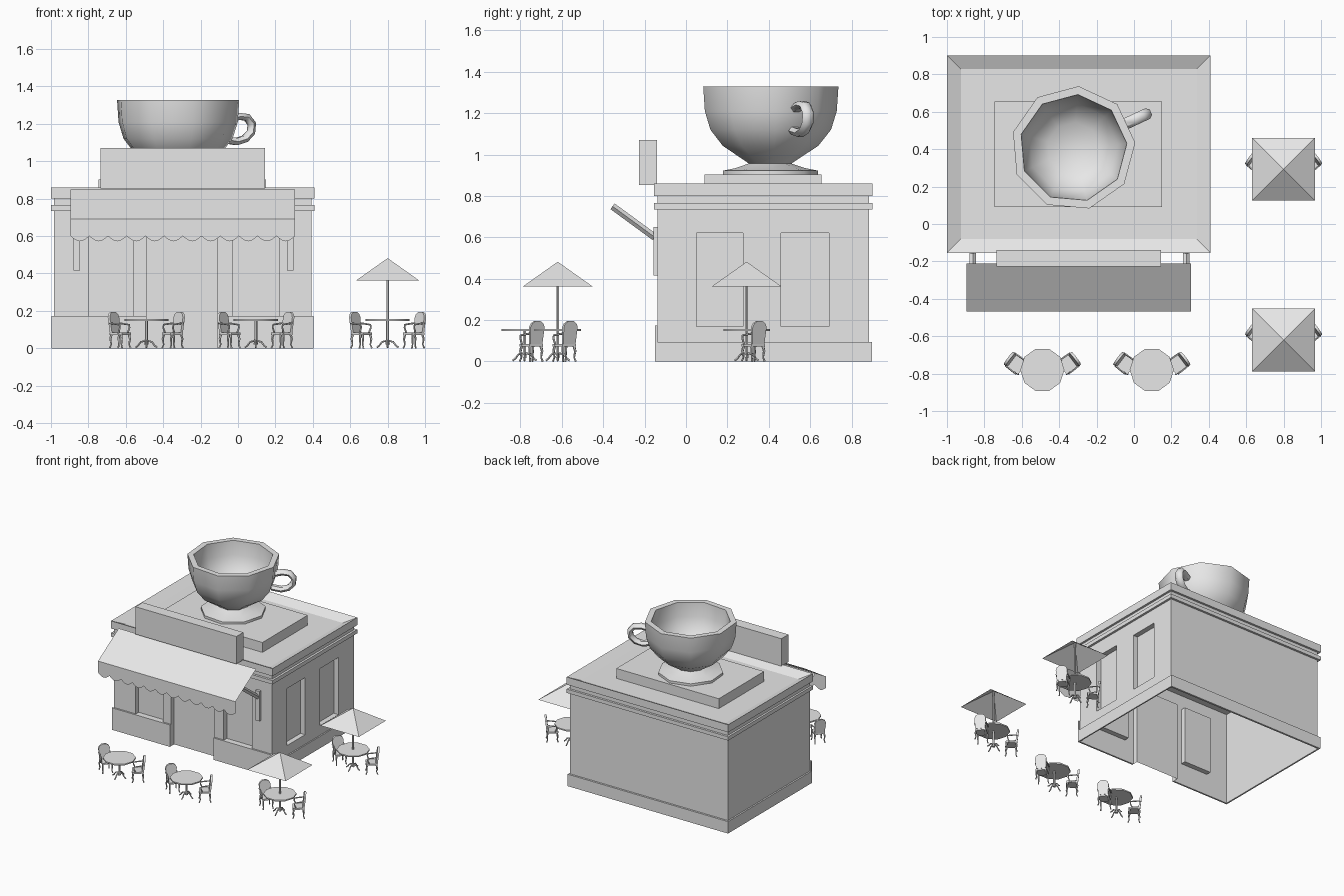
import bpy, bmesh, math
from mathutils import Vector, Matrix

if "Cube" in bpy.data.objects:
    bpy.data.objects.remove(bpy.data.objects["Cube"])

gray = bpy.data.materials.new("plain_gray")
gray.diffuse_color = (0.8, 0.8, 0.8, 1)
gray.use_nodes = True
gray.node_tree.nodes["Principled BSDF"].inputs["Base Color"].default_value = gray.diffuse_color


def finish(name, bm, smooth=None, fix=True):
    if fix:
        bmesh.ops.recalc_face_normals(bm, faces=bm.faces)
    me = bpy.data.meshes.new(name)
    bm.to_mesh(me)
    bm.free()
    me.materials.append(gray)
    if smooth:
        me.shade_smooth()
        me.set_sharp_from_angle(angle=math.radians(smooth))
    ob = bpy.data.objects.new(name, me)
    bpy.context.collection.objects.link(ob)
    return ob


def add_box(bm, x0, x1, y0, y1, z0, z1):
    m = Matrix.Translation(((x0 + x1) / 2, (y0 + y1) / 2, (z0 + z1) / 2))
    m = m @ Matrix.Diagonal((x1 - x0, y1 - y0, z1 - z0, 1))
    return bmesh.ops.create_cube(bm, size=1, matrix=m)["verts"]


def box(name, *dims):
    bm = bmesh.new()
    add_box(bm, *dims)
    return finish(name, bm)


def add_tube(bm, path, radii, n=6, side=Vector((1, 0, 0)), widen=1):
    """Sweep an n-gon along a path; side is a vector across the path."""
    pts = [Vector(p) for p in path]
    if not isinstance(radii, (list, tuple)):
        radii = [radii] * len(pts)
    rings = []
    for i, p in enumerate(pts):
        t = (pts[min(i + 1, len(pts) - 1)] - pts[max(i - 1, 0)]).normalized()
        u = (side - t * side.dot(t)).normalized()
        v = t.cross(u)
        rings.append([bm.verts.new(p + radii[i] * (u * widen * math.cos(a) + v * math.sin(a)))
                      for a in (2 * math.pi * k / n for k in range(n))])
    for a, b in zip(rings, rings[1:]):
        for k in range(n):
            bm.faces.new((a[k], a[(k + 1) % n], b[(k + 1) % n], b[k]))
    bm.faces.new(rings[0][::-1])
    bm.faces.new(rings[-1])


def wall(name, us, vs, holes, depth, place):
    """Sheet wall on a grid of breaks; the cells in holes are pushed inwards."""
    bm = bmesh.new()

    def quad(*c):
        bm.faces.new([bm.verts.new(place(*p)) for p in c])
    for i in range(len(us) - 1):
        for j in range(len(vs) - 1):
            a, b, c, d = us[i], us[i + 1], vs[j], vs[j + 1]
            h = depth if (i, j) in holes else 0
            quad((a, c, h), (b, c, h), (b, d, h), (a, d, h))
            if h:
                if (i - 1, j) not in holes:
                    quad((a, c, 0), (a, c, h), (a, d, h), (a, d, 0))
                if (i + 1, j) not in holes:
                    quad((b, c, h), (b, c, 0), (b, d, 0), (b, d, h))
                if (i, j + 1) not in holes:
                    quad((a, d, h), (b, d, h), (b, d, 0), (a, d, 0))
                if j > 0 and (i, j - 1) not in holes:
                    quad((a, c, 0), (b, c, 0), (b, c, h), (a, c, h))
    bmesh.ops.remove_doubles(bm, verts=bm.verts, dist=1e-5)
    return finish(name, bm, fix=False)


# Walls with recessed windows and doorway, open at the bottom
X0, X1, Y0, Y1 = -0.985, 0.393, -0.137, 0.885
wall("front_wall", [X0, -0.80, -0.56, -0.49, -0.11, -0.03, 0.22, X1], [0, 0.17, 0.62, 0.80],
     {(1, 1), (5, 1), (3, 0), (3, 1)}, 0.04, lambda u, v, d: (u, Y0 + d, v))
wall("right_wall", [Y0, 0.05, 0.275, 0.46, 0.69, Y1], [0, 0.17, 0.62, 0.80],
     {(1, 1), (3, 1)}, 0.04, lambda u, v, d: (X1 - d, u, v))
wall("back_wall", [X0, X1], [0, 0.80], set(), 0, lambda u, v, d: (X0 + X1 - u, Y1, v))
wall("left_wall", [Y0, Y1], [0, 0.80], set(), 0, lambda u, v, d: (X0, Y0 + Y1 - u, v))

# Plinth strips, taller along the front
box("front_plinth_left", -0.997, -0.49, -0.15, Y0, 0, 0.173)
box("front_plinth_right", -0.11, 0.403, -0.15, Y0, 0, 0.173)
box("right_plinth", X1, 0.403, Y0, 0.90, 0, 0.094)
box("left_plinth", -0.997, X0, Y0, 0.90, 0, 0.094)
box("back_plinth", X0, X1, Y1, 0.90, 0, 0.094)

# Cornice, roof with sunken top, platform and sign board
box("cornice", -1.0, 0.41, -0.155, 0.902, 0.735, 0.765)
bm = bmesh.new()
add_box(bm, -1.0, 0.41, -0.155, 0.902, 0.80, 0.86)
top = max(bm.faces, key=lambda f: f.calc_center_median().z)
bmesh.ops.inset_region(bm, faces=[top], thickness=0.105)
for v in top.verts:
    v.co.z = 0.825
finish("roof", bm)
box("roof_platform", -0.745, 0.15, 0.09, 0.655, 0.825, 0.903)
box("sign_board", -0.735, 0.145, -0.228, -0.14, 0.853, 1.07)

# Awning sheet with scalloped valance
bm = bmesh.new()
scallops, steps = 12, 6
n = scallops * steps
rows = []
for i in range(n + 1):
    x = -0.895 + 1.2 * i / n
    z = 0.60 - 0.028 * math.sin(math.pi * (i % steps) / steps)
    rows.append([bm.verts.new(p) for p in ((x, -0.21, 0.85), (x, -0.467, 0.69), (x, -0.467, z))])
for a, b in zip(rows, rows[1:]):
    for k in range(2):
        bm.faces.new((a[k], a[k + 1], b[k + 1], b[k]))
finish("awning", bm, fix=False)

# Awning brackets
for side, x in (("left", -0.862), ("right", 0.28)):
    bm = bmesh.new()
    add_box(bm, x - 0.017, x + 0.017, -0.158, Y0, 0.415, 0.65)
    add_tube(bm, [(x, -0.15, 0.60), (x, -0.355, 0.75)], 0.017, 4)
    finish("awning_bracket_" + side, bm)

# Nine-sided cup turned from a profile
C = Vector((-0.325, 0.405, 0))
profile = [(0.235, 0.903), (0.235, 0.922), (0.17, 0.935), (0.105, 0.957), (0.155, 0.99), (0.235, 1.042),
           (0.297, 1.12), (0.325, 1.21), (0.333, 1.328), (0.288, 1.328), (0.28, 1.22), (0.24, 1.11),
           (0.14, 1.03)]
bm = bmesh.new()
rings = [[bm.verts.new(C + Vector((r * math.cos(a), r * math.sin(a), z)))
          for a in (math.radians(5 + 40 * k) for k in range(9))] for r, z in profile]
for a, b in zip(rings, rings[1:]):
    for k in range(9):
        bm.faces.new((a[k], a[(k + 1) % 9], b[(k + 1) % 9], b[k]))
bm.faces.new(rings[0][::-1])
bm.faces.new(rings[-1])
finish("cup", bm, 50)

# Cup handle
bm = bmesh.new()
d = Vector((math.cos(math.radians(25)), math.sin(math.radians(25)), 0))
path = [C + d * r + Vector((0, 0, z)) for r, z in
        ((0.30, 1.225), (0.36, 1.24), (0.41, 1.235), (0.44, 1.20), (0.435, 1.155), (0.40, 1.12),
         (0.35, 1.105), (0.28, 1.115))]
add_tube(bm, path, 0.022, 6, Vector((-d.y, d.x, 0)), 1.4)
finish("cup_handle", bm, 50)


# Cafe table: disc top, post and arched feet
def table_mesh():
    bm = bmesh.new()
    bmesh.ops.create_cone(bm, cap_ends=True, segments=10, radius1=0.118, radius2=0.118, depth=0.01,
                          matrix=Matrix.Translation((0, 0, 0.152)) @ Matrix.Rotation(math.radians(18), 4, 'Z'))
    add_tube(bm, [(0, 0, 0.02), (0, 0, 0.05), (0, 0, 0.148)], [0.012, 0.008, 0.008], 6)
    for k in range(4):
        c, s = math.cos(math.pi / 2 * k), math.sin(math.pi / 2 * k)
        add_tube(bm, [(c * r, s * r, z) for r, z in ((0, 0.042), (0.03, 0.034), (0.045, 0.014), (0.058, 0.004))],
                 0.005, 5, Vector((-s, c, 0)))
    return finish("table", bm, 40)


# Armchair facing +y: seat, arched back, curved legs and arms
def chair_mesh():
    bm = bmesh.new()
    add_box(bm, -0.04, 0.04, -0.04, 0.042, 0.072, 0.084)
    outline = [(-0.036, 0.084), (0.036, 0.084), (0.042, 0.165), (0.034, 0.183), (0.015, 0.195),
               (-0.015, 0.195), (-0.034, 0.183), (-0.042, 0.165)]
    lean = [[bm.verts.new((x, y - (z - 0.084) * 0.12, z)) for x, z in outline] for y in (-0.042, -0.028)]
    bm.faces.new(lean[0])
    bm.faces.new(lean[1][::-1])
    for k in range(8):
        j = (k + 1) % 8
        bm.faces.new((lean[0][k], lean[1][k], lean[1][j], lean[0][j]))
    for s in (-1, 1):
        for e in (-1, 1):
            add_tube(bm, [(s * 0.034, e * 0.032, 0.075), (s * 0.037, e * 0.038, 0.05),
                          (s * 0.034, e * 0.034, 0.02), (s * 0.038, e * 0.042, 0.0)],
                     [0.007, 0.006, 0.004, 0.005], 5)
        add_tube(bm, [(s * 0.041, -0.042, 0.135), (s * 0.043, 0.0, 0.13), (s * 0.043, 0.028, 0.126),
                      (s * 0.043, 0.03, 0.11), (s * 0.041, 0.018, 0.08)], 0.005, 5)
    return finish("chair", bm, 40)


# Square umbrella canopy with pole
def umbrella_mesh():
    bm = bmesh.new()
    tip = bm.verts.new((0, 0, 0.482))
    rim = [bm.verts.new((0.168 * a, 0.168 * b, 0.363)) for a, b in ((-1, -1), (1, -1), (1, 1), (-1, 1))]
    for k in range(4):
        bm.faces.new((rim[k], rim[(k + 1) % 4], tip))
    add_tube(bm, [(0, 0, 0.15), (0, 0, 0.475)], 0.007, 6)
    return finish("umbrella", bm, fix=False)


# Place the four seating groups from shared meshes
protos = {"table": table_mesh(), "chair": chair_mesh(), "umbrella": umbrella_mesh()}


def put(kind, label, loc, angle=0):
    ob = bpy.data.objects.new(kind + "_" + label, protos[kind].data)
    ob.location, ob.rotation_euler = loc, (0, 0, angle)
    bpy.context.collection.objects.link(ob)


groups = [("front_left", -0.49, -0.78), ("front_right", 0.095, -0.78),
          ("side_front", 0.80, -0.62), ("side_back", 0.80, 0.293)]
for label, x, y in groups:
    put("table", label, (x, y, 0))
    for s, hand in ((-1, "left"), (1, "right")):
        put("chair", label + "_" + hand, (x + s * 0.14, y + 0.032, 0), math.atan2(s * 0.8, -0.6))
    if label.startswith("side"):
        put("umbrella", label, (x, y, 0))
for ob in protos.values():
    bpy.data.objects.remove(ob)
